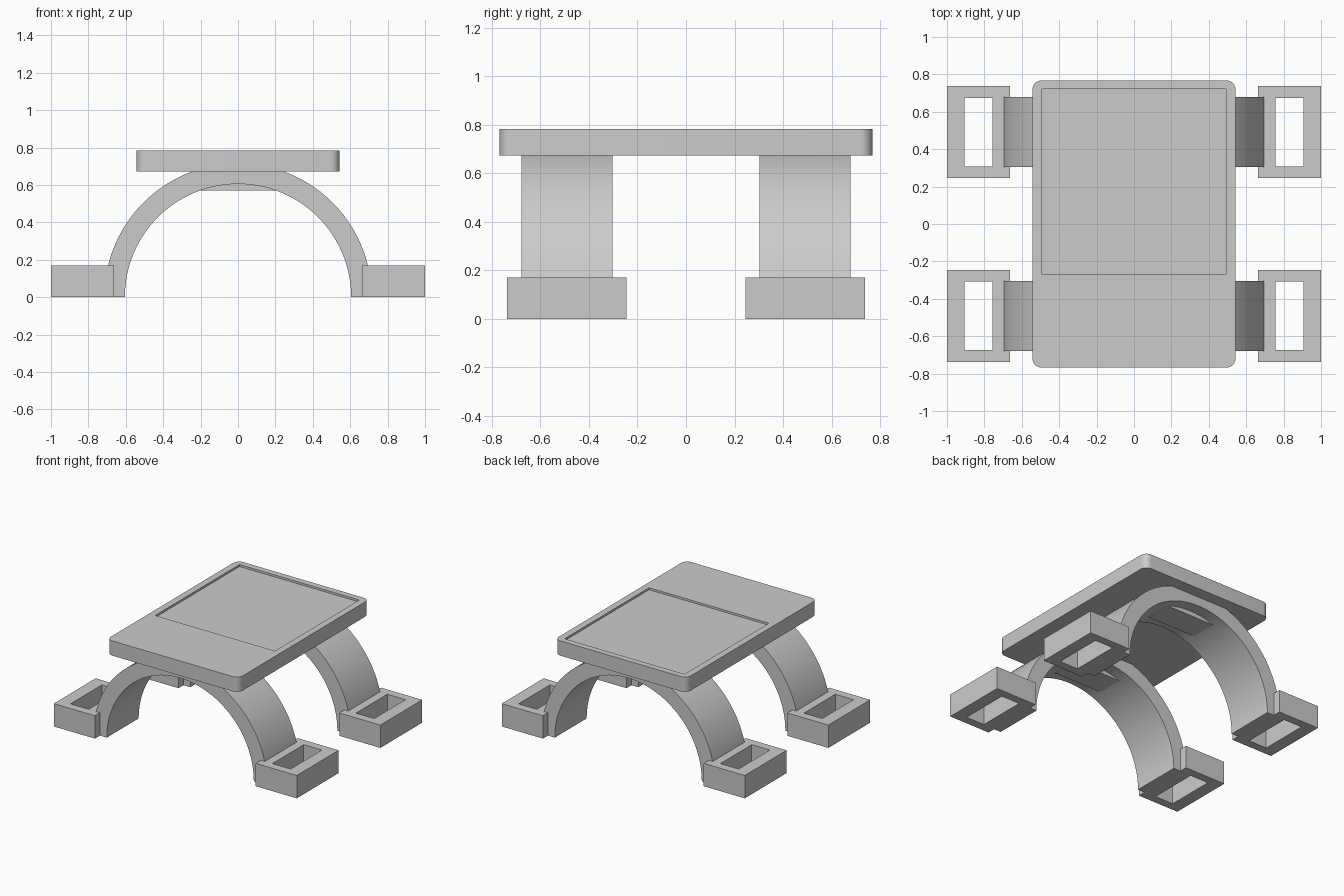
import bpy
import bmesh
import math
from mathutils import Vector

if "Cube" in bpy.data.objects:
    bpy.data.objects.remove(bpy.data.objects["Cube"], do_unlink=True)

GREY = (0.6, 0.6, 0.6, 1.0)
grey = bpy.data.materials.new("plain_grey")
grey.use_nodes = True
grey.diffuse_color = GREY
grey.node_tree.nodes["Principled BSDF"].inputs["Base Color"].default_value = GREY


def finish(name, bm, smooth=False):
    """Turn a bmesh into a named grey object."""
    bmesh.ops.recalc_face_normals(bm, faces=bm.faces)
    mesh = bpy.data.meshes.new(name)
    bm.to_mesh(mesh)
    bm.free()
    mesh.materials.append(grey)
    obj = bpy.data.objects.new(name, mesh)
    bpy.context.collection.objects.link(obj)
    if smooth:
        activate(obj)
        bpy.ops.object.shade_smooth_by_angle(angle=math.radians(30))
    return obj


def activate(obj):
    bpy.ops.object.select_all(action='DESELECT')
    obj.select_set(True)
    bpy.context.view_layer.objects.active = obj


def box(name, low, high, corner=0.0):
    """Box between two corners, with optional rounded upright edges."""
    low, high = Vector(low), Vector(high)
    bm = bmesh.new()
    bmesh.ops.create_cube(bm, size=1)
    for v in bm.verts:
        v.co = (low + high) / 2 + v.co * (high - low)
    if corner:
        upright = [e for e in bm.edges
                   if abs(e.verts[0].co.z - e.verts[1].co.z) > 0.01]
        bmesh.ops.bevel(bm, geom=upright, offset=corner, segments=8,
                        profile=0.5, affect='EDGES')
    return finish(name, bm, smooth=corner > 0)


def cut(obj, low, high):
    """Subtract a box from an object."""
    cutter = box("cutter", low, high)
    cutter.hide_render = True
    activate(obj)
    mod = obj.modifiers.new("cut", 'BOOLEAN')
    mod.operation = 'DIFFERENCE'
    mod.solver = 'EXACT'
    mod.object = cutter
    bpy.ops.object.modifier_apply(modifier=mod.name)
    bpy.data.objects.remove(cutter, do_unlink=True)


def arch(name, y, inner=0.605, outer=0.715, width=0.375, steps=56):
    """Half ring standing on the ground, extruded along y."""
    bm = bmesh.new()
    rings = []
    for i in range(steps + 1):
        a = math.pi * i / steps
        rings.append([bm.verts.new((r * math.cos(a), y + s * width / 2, r * math.sin(a)))
                      for r, s in ((inner, -1), (outer, -1), (outer, 1), (inner, 1))])
    for p, q in zip(rings, rings[1:]):
        for k in range(4):
            n = (k + 1) % 4
            bm.faces.new((p[k], p[n], q[n], q[k]))
    bm.faces.new(rings[0])
    bm.faces.new(rings[-1])
    return finish(name, bm, smooth=True)


# Top plate with a shallow rectangular recess
plate = box("top_plate", (-0.543, -0.768, 0.673), (0.543, 0.768, 0.783), corner=0.05)
cut(plate, (-0.493, -0.27, 0.768), (0.493, 0.722, 0.9))

for end, sy in (("front", -1), ("back", 1)):
    y = 0.491 * sy
    # Arched leg and the flat pad under its crown
    arch(end + "_arch", y)
    box(end + "_crown_pad", (-0.2, y - 0.1, 0.57), (0.2, y + 0.1, 0.66))
    # Slotted feet on both sides
    for side, sx in (("left", 1), ("right", -1)):
        x = 0.831 * sx
        foot = box(f"{end}_{side}_foot", (x - 0.169, y - 0.246, 0),
                   (x + 0.169, y + 0.246, 0.17))
        cut(foot, (x - 0.075, y - 0.184, -0.1), (x + 0.075, y + 0.184, 0.3))
